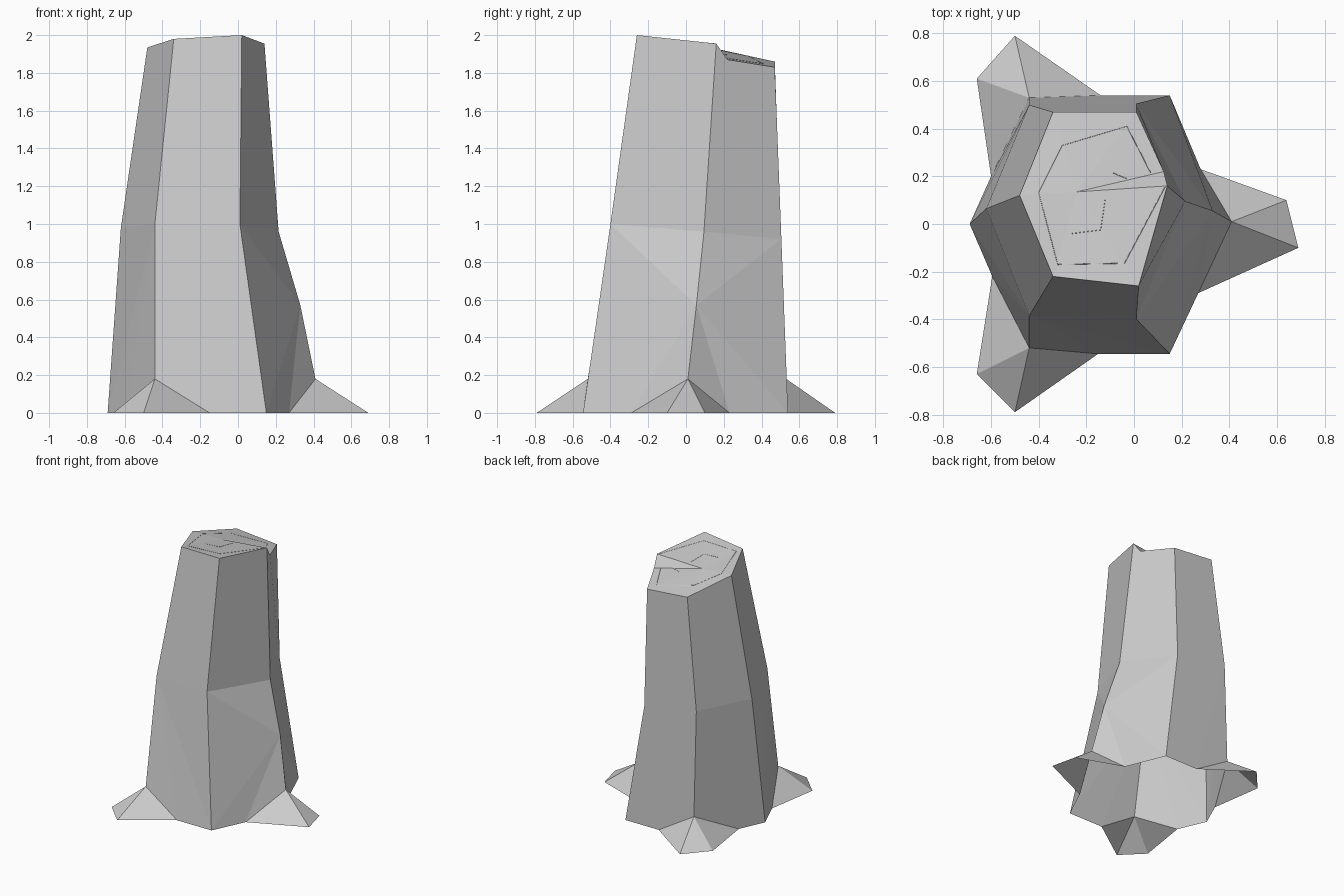
import bpy, bmesh
from mathutils import Vector
from mathutils.bvhtree import BVHTree

cube = bpy.data.objects.get("Cube")
if cube:
    bpy.data.objects.remove(cube, do_unlink=True)

grey = bpy.data.materials.new("weathered grey")
grey.use_nodes = True
color = (0.6, 0.6, 0.6, 1)
grey.diffuse_color = color
grey.node_tree.nodes["Principled BSDF"].inputs["Base Color"].default_value = color

bm = bmesh.new()


def column(*points):
    return [bm.verts.new(p) for p in points]


def fan(pivot, *rest):
    for a, b in zip(rest, rest[1:]):
        bm.faces.new((pivot, a, b))


# Trunk corners, listed from the ground to the cut
left = column((-.69, 0, 0), (-.62, .065, .98), (-.48, .12, 1.935))
front_left = column((-.44, -.52, .18), (-.44, -.385, 1), (-.34, -.22, 1.98))
front_right = column((.15, -.545, 0), (.01, -.4, 1), (.02, -.26, 2))
right = column((.41, .01, .18), (.33, .055, .57), (.215, .095, .96), (.14, .16, 1.955))
back_right = column((.15, .54, 0), (.01, .505, .92), (.01, .47, 1.83))
back_left = column((-.44, .53, .18), (-.44, .5, 1), (-.34, .47, 1.86))

# Split in the cut surface
notch, split_end = column((.125, .22, 1.87), (-.24, .135, 1.93))


def side(root, plain, foot, extra=()):
    """One trunk side from a root corner to a plain corner."""
    fan(root[1], root[0], foot, *plain[:2], *root[2:-1])
    bm.faces.new((root[-2], plain[1], plain[2], *extra, root[-1]))


def root_flare(root, plain_a, plain_b, ground, notch_b=()):
    """Splayed root of three faces with the two trunk sides next to it."""
    ring = column(*[(x, y, 0) for x, y in ground])
    fan(root[0], *ring)
    side(root, plain_a, ring[0])
    side(root, plain_b, ring[-1], notch_b)


root_flare(front_left, left, front_right,
           ((-.595, -.22), (-.66, -.63), (-.5, -.79), (-.15, -.545)))
root_flare(right, front_right, back_right,
           ((.27, -.29), (.69, -.1), (.64, .1), (.28, .23)), (notch,))
root_flare(back_left, left, back_right,
           ((-.6, .2), (-.66, .61), (-.5, .79), (-.14, .54)))

# Cut top: high front slab, low back slab, split wall between them
fan(split_end, left[-1], front_left[-1], front_right[-1], right[-1])
fan(split_end, right[-1], notch)
fan(split_end, notch, back_right[-1], back_left[-1], left[-1])
bmesh.ops.recalc_face_normals(bm, faces=bm.faces)
tree = BVHTree.FromBMesh(bm)

mesh = bpy.data.meshes.new("stump_trunk")
bm.to_mesh(mesh)
bm.free()
mesh.materials.append(grey)
trunk = bpy.data.objects.new("stump_trunk", mesh)
bpy.context.collection.objects.link(trunk)


def surface_line(name, path):
    """Hairline ridge that lies on the cut top."""
    curve = bpy.data.curves.new(name, "CURVE")
    curve.dimensions = "3D"
    curve.bevel_depth = .0015
    curve.bevel_resolution = 0
    spline = curve.splines.new("POLY")
    spline.points.add(len(path) - 1)
    for point, (x, y) in zip(spline.points, path):
        hit = tree.ray_cast(Vector((x, y, 3)), Vector((0, 0, -1)))[0]
        point.co = (*hit, 1)
    curve.materials.append(grey)
    bpy.context.collection.objects.link(bpy.data.objects.new(name, curve))


# Growth ring and small cracks
surface_line("growth_ring_front", ((-.4, .13), (-.32, -.17), (-.04, -.165), (.13, .155)))
surface_line("growth_ring_back", ((-.4, .13), (-.3, .33), (-.03, .41), (.07, .215)))
surface_line("crack_front", ((-.26, -.04), (-.14, -.025), (-.12, .11)))
surface_line("crack_back", ((-.09, .215), (-.03, .19)))
